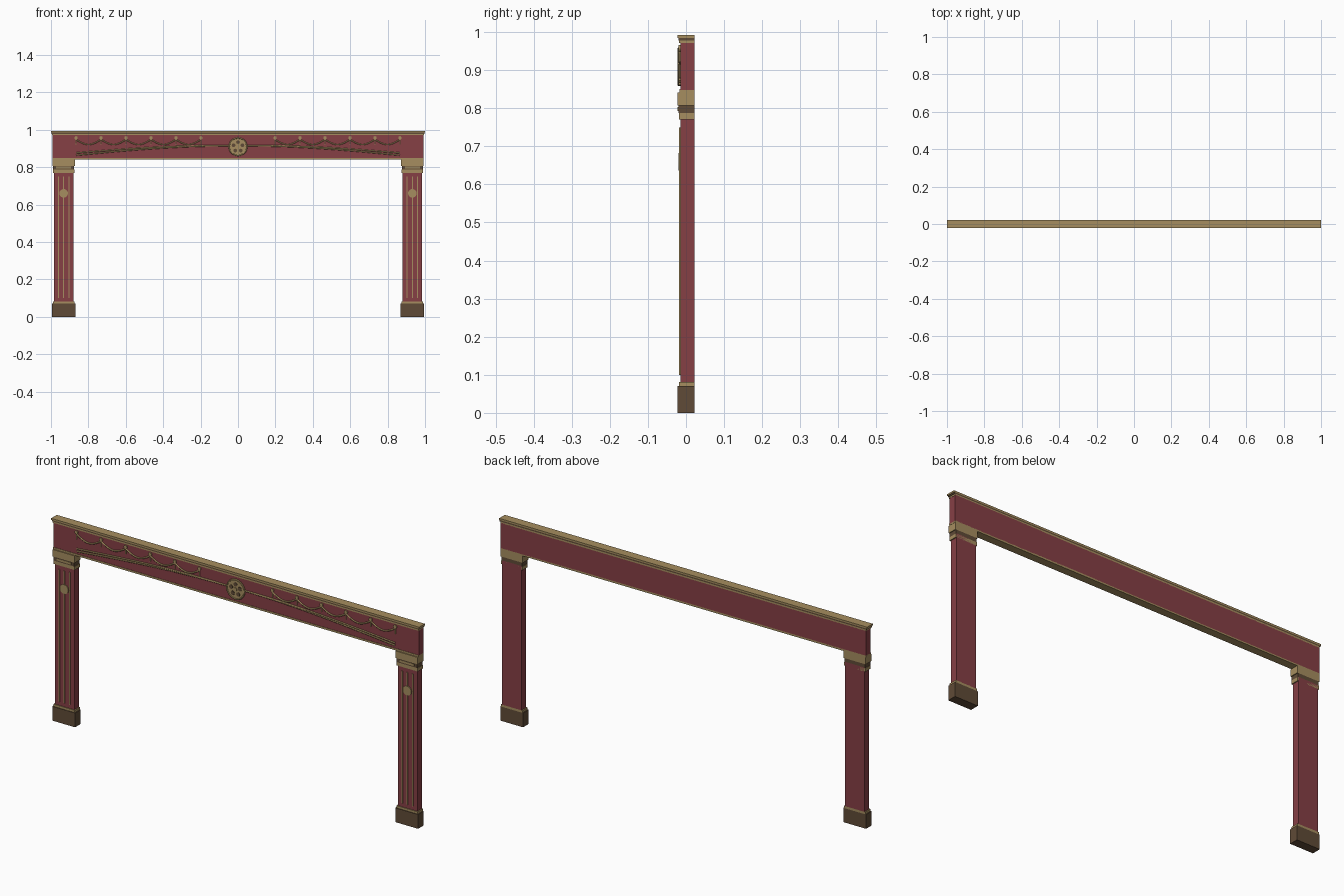
import bpy, math
from mathutils import Matrix

if "Cube" in bpy.data.objects:
    bpy.data.objects.remove(bpy.data.objects["Cube"])

def mat(name, c):
    m = bpy.data.materials.new(name)
    m.diffuse_color = (*c, 1)
    m.use_nodes = True
    m.node_tree.nodes["Principled BSDF"].inputs["Base Color"].default_value = m.diffuse_color
    return m

RED = mat("crimson", (0.24, 0.05, 0.06))
GOLD = mat("gold", (0.38, 0.27, 0.115))
BROWN = mat("brown", (0.115, 0.07, 0.038))

def box(name, x0, x1, y0, y1, z0, z1, m):
    bpy.ops.mesh.primitive_cube_add(size=1)
    o = bpy.context.object
    o.name = name
    o.data.transform(Matrix.Translation(((x0+x1)/2, (y0+y1)/2, (z0+z1)/2))
                     @ Matrix.Diagonal((x1-x0, y1-y0, z1-z0, 1)))
    o.data.materials.append(m)
    return o

def disc(name, x, z, r, y0, y1, m, n=24):
    bpy.ops.mesh.primitive_cylinder_add(vertices=n, radius=r, depth=y1-y0)
    o = bpy.context.object
    o.name = name
    o.data.transform(Matrix.Translation((x, (y0+y1)/2, z)) @ Matrix.Rotation(math.pi/2, 4, 'X'))
    o.data.materials.append(m)
    bpy.ops.object.shade_smooth_by_angle()
    return o

def tube(name, pts, y, r, m):
    c = bpy.data.curves.new(name, 'CURVE')
    c.dimensions = '3D'
    c.bevel_depth = r
    c.bevel_resolution = 1
    c.use_fill_caps = True
    s = c.splines.new('POLY')
    s.points.add(len(pts)-1)
    for p, (x, z) in zip(s.points, pts):
        p.co = (x, y, z, 1)
    c.materials.append(m)
    o = bpy.data.objects.new(name, c)
    bpy.context.collection.objects.link(o)
    return o

B, F = 0.022, -0.015   # back plane, front face of the red panels

# Beam, lower trim and stepped cornice
box("header_beam", -0.993, 0.993, F, B, 0.848, 0.973, RED)
box("header_lower_trim", -0.993, 0.993, -0.017, B, 0.841, 0.85, GOLD)
box("cornice_lower", -0.994, 0.994, -0.019, B, 0.971, 0.978, GOLD)
box("cornice_middle", -0.997, 0.997, -0.02, B, 0.978, 0.984, BROWN)
box("cornice_top", -1, 1, -0.022, B, 0.984, 0.992, GOLD)

for s, side in ((-1, "left"), (1, "right")):
    c = s*0.932
    def part(name, hw, y0, z0, z1, m):
        box(f"{side}_{name}", c-hw, c+hw, y0, B, z0, z1, m)
    # Leg with plinth and capital
    part("plinth", 0.062, -0.022, 0, 0.07, BROWN)
    part("plinth_trim", 0.058, -0.019, 0.07, 0.081, GOLD)
    part("pilaster", 0.053, F, 0.08, 0.79, RED)
    part("capital_collar", 0.058, -0.019, 0.77, 0.787, GOLD)
    part("capital_neck", 0.056, -0.02, 0.787, 0.807, BROWN)
    part("capital_block", 0.06, -0.022, 0.807, 0.841, GOLD)
    box(f"{side}_capital_bar", c-0.04, c+0.04, -0.022, 0, 0.793, 0.803, GOLD)
    # Raised reeds and small rosette
    for i in (-1, 0, 1):
        box(f"{side}_reed", c+i*0.028-0.003, c+i*0.028+0.003, -0.018, F, 0.1, 0.75, GOLD)
    disc(f"{side}_leg_rosette", c, 0.66, 0.023, -0.0195, F, GOLD)

    # Long tapering arched ribs meeting the medallion
    for k in (0, 1):
        pts = []
        for i in range(25):
            t = i/24
            x = 0.865 - t*0.815
            z = 0.864 + 0.05*math.sin(t*math.pi/2) + k*0.012*(1-t)
            pts.append((s*x, z))
        tube(f"{side}_arched_rib", pts, -0.016, 0.004, GOLD)

    # Swags strung between studs with hanging drops
    studs = [0.198 + 0.1336*i for i in range(6)]
    for x in studs:
        disc(f"{side}_swag_stud", s*x, 0.957, 0.009, -0.02, F, GOLD, 12)
        tube(f"{side}_swag_drop", [(s*x, 0.955), (s*x, 0.922)], -0.016, 0.003, GOLD)
    for a, b in zip(studs, studs[1:]):
        pts = [(s*(a+(b-a)*i/12), 0.948 - 0.027*math.sin(math.pi*i/12)) for i in range(13)]
        tube(f"{side}_swag", pts, -0.016, 0.004, GOLD)

# Central medallion with raised rim and five petals
disc("medallion", 0, 0.909, 0.05, -0.0195, F, GOLD, 32)
bpy.ops.mesh.primitive_torus_add(major_radius=0.047, minor_radius=0.004, major_segments=32,
                                 minor_segments=8, location=(0, -0.0185, 0.909),
                                 rotation=(math.pi/2, 0, 0))
rim = bpy.context.object
rim.name = "medallion_rim"
rim.data.materials.append(GOLD)
bpy.ops.object.shade_smooth_by_angle()
for i in range(5):
    a = math.pi/2 + i*2*math.pi/5
    disc("medallion_petal", 0.025*math.cos(a), 0.909+0.025*math.sin(a), 0.01, -0.0215, -0.019, BROWN, 12)
disc("medallion_centre", 0, 0.909, 0.009, -0.0225, -0.019, GOLD, 16)
